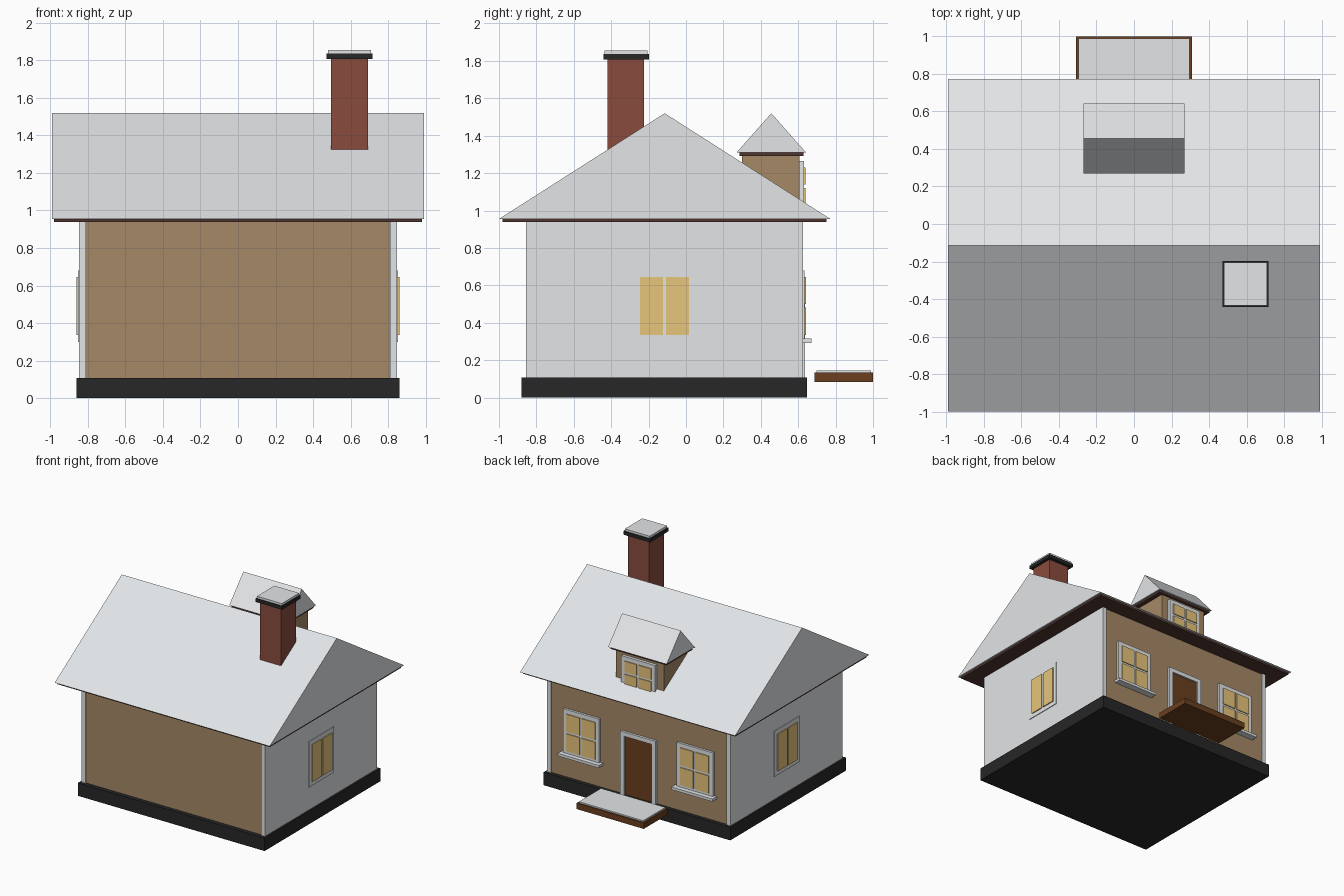
import bpy
import bmesh

if "Cube" in bpy.data.objects:
    bpy.data.objects.remove(bpy.data.objects["Cube"], do_unlink=True)


def material(name, r, g, b):
    m = bpy.data.materials.new(name)
    m.use_nodes = True
    m.diffuse_color = (r, g, b, 1)
    m.node_tree.nodes["Principled BSDF"].inputs["Base Color"].default_value = (r, g, b, 1)
    return m


WHITE = material("snow white", 0.79, 0.81, 0.83)
TAN = material("tan wall", 0.38, 0.25, 0.135)
BRICK = material("brick red", 0.25, 0.07, 0.047)
STONE = material("charcoal stone", 0.02, 0.02, 0.021)
WOOD = material("brown wood", 0.145, 0.05, 0.013)
EAVE = material("dark eave brown", 0.08, 0.036, 0.029)
GLASS = material("warm glass", 0.81, 0.57, 0.2)


def finish(name, bm, mat):
    bmesh.ops.recalc_face_normals(bm, faces=bm.faces)
    mesh = bpy.data.meshes.new(name)
    bm.to_mesh(mesh)
    bm.free()
    mesh.materials.append(mat)
    ob = bpy.data.objects.new(name, mesh)
    bpy.context.collection.objects.link(ob)
    return ob


def box(name, mat, xs, ys, zs):
    """Box between pairs of limits on each axis."""
    bm = bmesh.new()
    bmesh.ops.create_cube(bm, size=1)
    for v in bm.verts:
        v.co = [sum(r) / 2 + c * (r[1] - r[0]) for c, r in zip(v.co, (xs, ys, zs))]
    return finish(name, bm, mat)


def gable(name, mat, half, y0, y1, z0, z1):
    """Triangular profile extruded along x."""
    bm = bmesh.new()
    profile = ((y0, z0), (y1, z0), ((y0 + y1) / 2, z1))
    face = bm.faces.new([bm.verts.new((-half, y, z)) for y, z in profile])
    ext = bmesh.ops.extrude_face_region(bm, geom=[face])["geom"]
    moved = [g for g in ext if isinstance(g, bmesh.types.BMVert)]
    bmesh.ops.translate(bm, verts=moved, vec=(2 * half, 0, 0))
    return finish(name, bm, mat)


def window(name, side, wall, centre, half, z0, z1, rows, trim=0.035, rise=0.019):
    """Framed window; side is 'back', or +1 / -1 for the x walls."""
    def part(label, mat, u0, u1, a, b, depth):
        if side == "back":
            box(name + label, mat, (u0, u1), (wall - 0.01, wall + depth), (a, b))
        else:
            xs = sorted((side * (wall - 0.01), side * (wall + depth)))
            box(name + label, mat, xs, (u0, u1), (a, b))

    left, right = centre - half, centre + half
    part("_jamb_a", WHITE, left - trim, left, z0 - trim, z1 + trim, rise)
    part("_jamb_b", WHITE, right, right + trim, z0 - trim, z1 + trim, rise)
    part("_head", WHITE, left, right, z1, z1 + trim, rise)
    part("_foot", WHITE, left, right, z0 - trim, z0, rise)
    # Glazing bars lie between the panes
    gap = 0.009
    part("_upright_bar", WHITE, centre - gap, centre + gap, z0, z1, rise)
    mid = (z0 + z1) / 2
    spans = [(z0, z1)]
    if rows == 2:
        part("_cross_bar", WHITE, left, right, mid - gap, mid + gap, rise)
        spans = [(z0, mid - gap), (mid + gap, z1)]
    for i, (a, b) in enumerate(spans):
        part(f"_pane_{i}_a", GLASS, left, centre - gap, a, b, rise + 0.008)
        part(f"_pane_{i}_b", GLASS, centre + gap, right, a, b, rise + 0.008)


# Base and walls
box("foundation", STONE, (-0.862, 0.862), (-0.88, 0.647), (0, 0.108))
box("house_body", TAN, (-0.812, 0.812), (-0.845, 0.615), (0.1, 0.945))
for side, label in ((1, "left"), (-1, "right")):
    xs = sorted((side * 0.81, side * 0.847))
    box(label + "_wall", WHITE, xs, (-0.855, 0.625), (0.1, 0.945))
    window(label + "_window", side, 0.847, -0.115, 0.13, 0.335, 0.645, 1, rise=0.006)

# Main roof
box("eave_board", EAVE, (-0.98, 0.98), (-0.98, 0.75), (0.938, 0.957))
gable("main_roof", WHITE, 0.993, -1, 0.772, 0.955, 1.52)

# Entrance side windows with sills
for x, label in ((0.525, "left"), (-0.525, "right")):
    window(f"back_{label}_window", "back", 0.615, x, 0.132, 0.335, 0.645, 2)
    box(f"back_{label}_sill", WHITE, (x - 0.19, x + 0.19), (0.61, 0.672), (0.293, 0.315))

# Door and its surround
box("door", WOOD, (-0.128, 0.128), (0.61, 0.621), (0.1, 0.6))
for s, label in ((1, "left"), (-1, "right")):
    xs = sorted((s * 0.128, s * 0.163))
    box(label + "_door_jamb", WHITE, xs, (0.61, 0.635), (0.1, 0.635))
box("door_head", WHITE, (-0.128, 0.128), (0.61, 0.635), (0.6, 0.635))

# Porch step with snow
box("porch_step", WOOD, (-0.31, 0.31), (0.687, 1.0), (0.083, 0.133))
box("porch_snow", WHITE, (-0.297, 0.297), (0.697, 0.988), (0.13, 0.144))

# Dormer
box("dormer_body", TAN, (-0.22, 0.22), (0.3, 0.607), (1.0, 1.3))
box("dormer_eave", EAVE, (-0.258, 0.258), (0.285, 0.627), (1.292, 1.312))
gable("dormer_roof", WHITE, 0.27, 0.27, 0.642, 1.31, 1.52)
window("dormer_window", "back", 0.612, 0, 0.122, 1.03, 1.23, 2)

# Chimney with cap and snow
box("chimney", BRICK, (0.497, 0.692), (-0.42, -0.225), (1.25, 1.815))
box("chimney_cap", STONE, (0.471, 0.717), (-0.442, -0.197), (1.808, 1.837))
box("chimney_snow", WHITE, (0.479, 0.709), (-0.435, -0.205), (1.835, 1.855))
